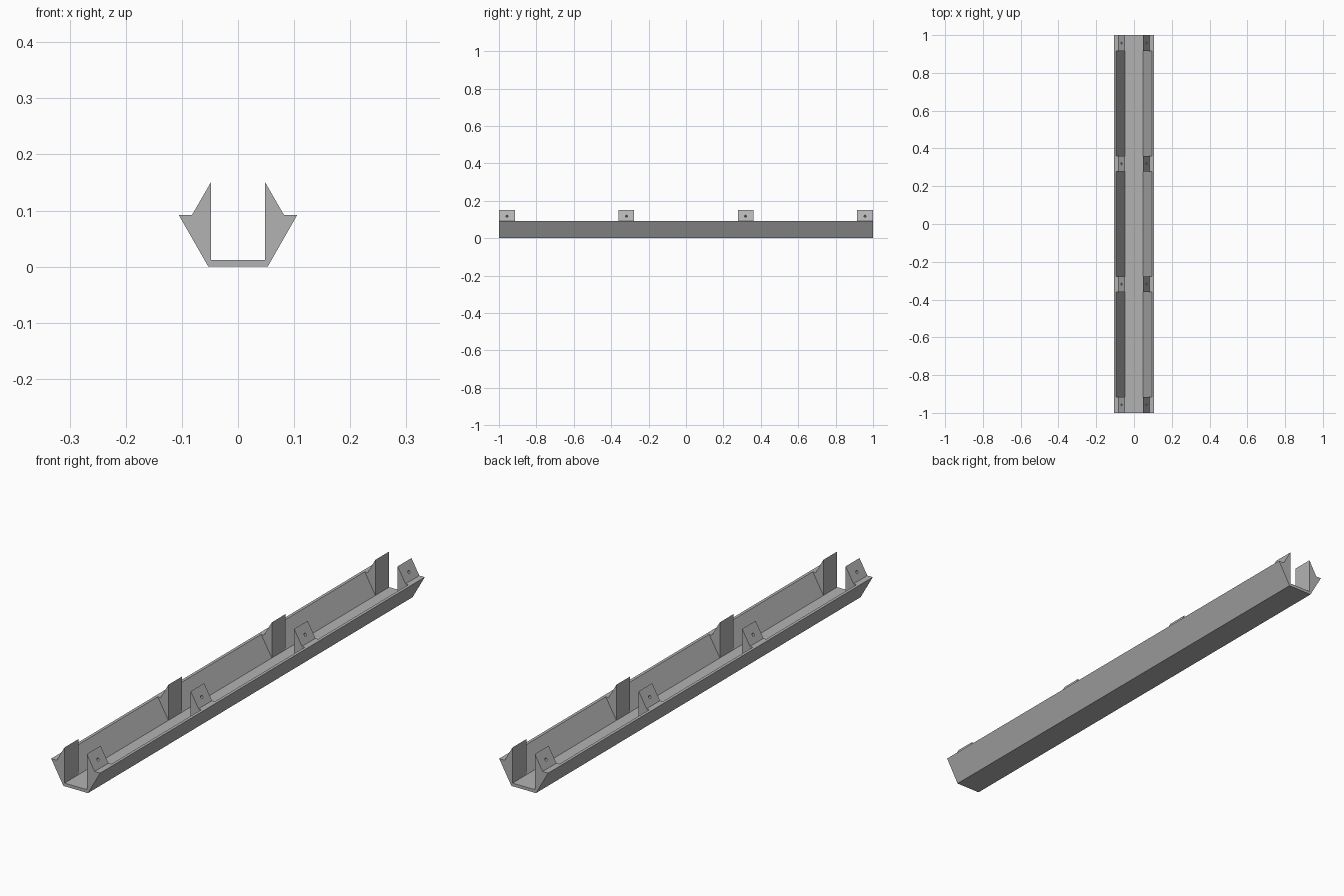
import bpy
import bmesh
from math import radians
from mathutils import Matrix, Vector

cube = bpy.data.objects.get("Cube")
if cube:
    bpy.data.objects.remove(cube, do_unlink=True)

grey = bpy.data.materials.new("plain grey")
grey.use_nodes = True
colour = (0.45, 0.45, 0.45, 1)
grey.diffuse_color = colour
grey.node_tree.nodes["Principled BSDF"].inputs["Base Color"].default_value = colour


def add_object(name, bm):
    bmesh.ops.recalc_face_normals(bm, faces=bm.faces)
    mesh = bpy.data.meshes.new(name)
    bm.to_mesh(mesh)
    bm.free()
    mesh.materials.append(grey)
    obj = bpy.data.objects.new(name, mesh)
    bpy.context.collection.objects.link(obj)
    return obj


def extrude_profile(name, profile, y0, y1):
    """Run an x-z outline along y."""
    bm = bmesh.new()
    face = bm.faces.new([bm.verts.new((x, y0, z)) for x, z in profile])
    result = bmesh.ops.extrude_face_region(bm, geom=[face])
    verts = [v for v in result["geom"] if isinstance(v, bmesh.types.BMVert)]
    bmesh.ops.translate(bm, verts=verts, vec=(0, y1 - y0, 0))
    return add_object(name, bm)


# Main section dimensions
FLOOR, RIM, TIP = 0.012, 0.092, 0.151
INNER, LIP = 0.048, 0.094

# Open channel with sloping walls
half = [(0.053, 0), (0.1055, RIM), (LIP, RIM), (INNER, FLOOR)]
extrude_profile("channel", half + [(-x, z) for x, z in reversed(half)], -1, 1)

# Wedge brackets along both walls, each with a blind screw hole
wedge = [(INNER, FLOOR), (LIP, RIM), (0.082, RIM), (INNER, TIP)]
spans = [(-1, -0.915), (-0.36, -0.277), (0.277, 0.36), (0.915, 1)]
slope = Vector((TIP - RIM, 0, 0.082 - INNER)).normalized()

for side, label in ((-1, "right"), (1, "left")):
    for number, (y0, y1) in enumerate(spans, 1):
        outline = [(side * x, z) for x, z in wedge]
        bracket = extrude_profile(f"{label}_bracket_{number}", outline, y0, y1)

        axis = Vector((side * slope.x, 0, slope.z))
        centre = Vector((side * 0.067, (y0 + y1) / 2, 0.118))
        bm = bmesh.new()
        bmesh.ops.create_cone(
            bm, cap_ends=True, segments=20, radius1=0.006, radius2=0.006, depth=0.024,
            matrix=Matrix.Translation(centre) @ axis.to_track_quat("Z", "Y").to_matrix().to_4x4())
        cutter = add_object("hole_cutter", bm)
        cutter.hide_render = True

        hole = bracket.modifiers.new("screw hole", "BOOLEAN")
        hole.operation = "DIFFERENCE"
        hole.solver = "EXACT"
        hole.object = cutter
        bpy.ops.object.select_all(action="DESELECT")
        bracket.select_set(True)
        bpy.context.view_layer.objects.active = bracket
        bpy.ops.object.modifier_apply(modifier=hole.name)
        bpy.data.objects.remove(cutter, do_unlink=True)
        bpy.ops.object.shade_smooth_by_angle(angle=radians(30))
